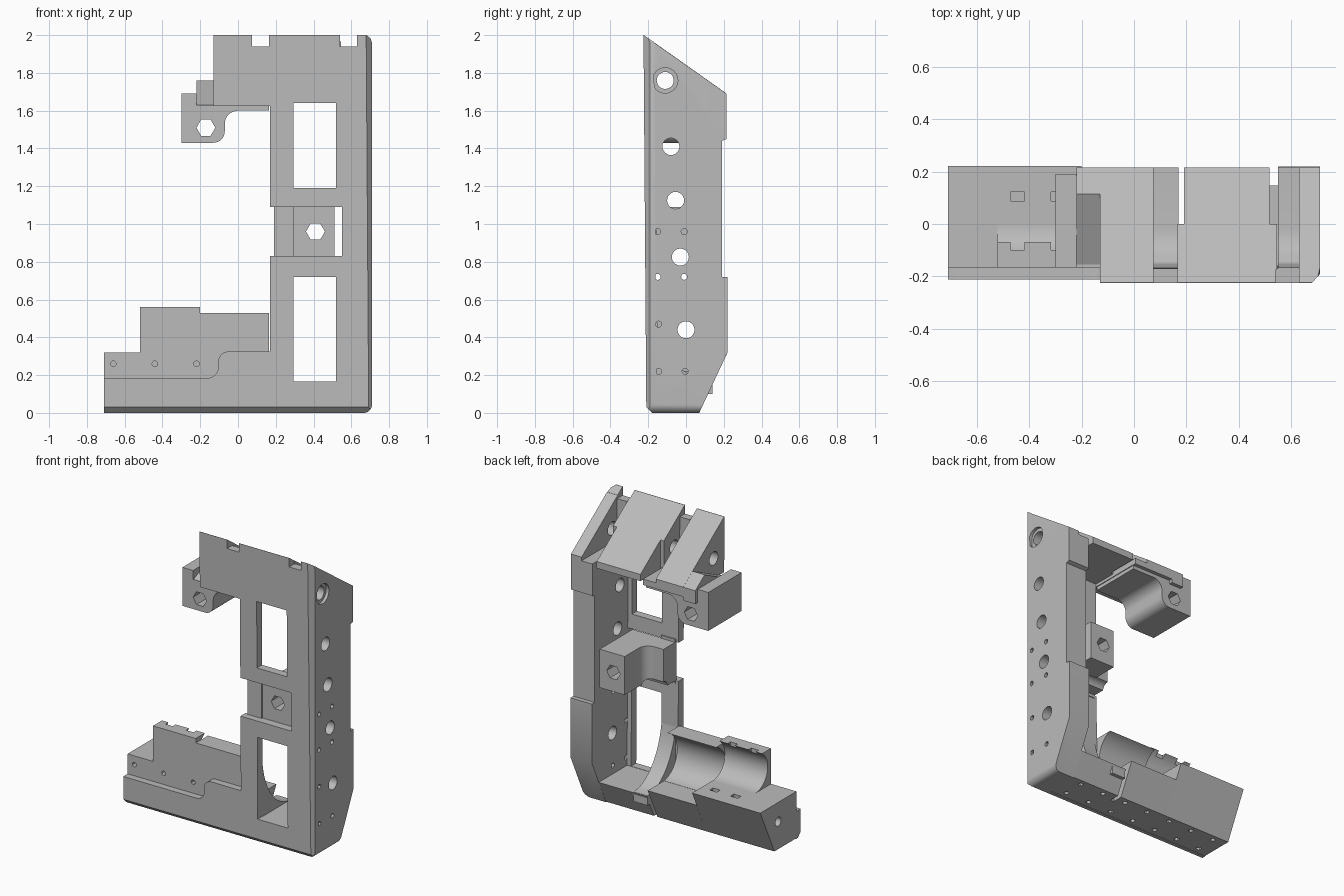
import bpy, bmesh
from math import cos, sin, radians

if "Cube" in bpy.data.objects:
    bpy.data.objects.remove(bpy.data.objects["Cube"], do_unlink=True)

grey = bpy.data.materials.new("plain_grey")
grey.use_nodes = True
grey.diffuse_color = (0.5, 0.5, 0.5, 1)
grey.node_tree.nodes["Principled BSDF"].inputs["Base Color"].default_value = (0.5, 0.5, 0.5, 1)

PLACE = {"x": lambda a, b, t: (t, a, b),
         "y": lambda a, b, t: (a, t, b),
         "z": lambda a, b, t: (a, b, t)}
parts = []


def prism(name, axis, pts, lo, hi, keep=True):
    """Extrude a flat profile along an axis."""
    bm = bmesh.new()
    ends = [[bm.verts.new(PLACE[axis](a, b, t)) for a, b in pts] for t in (lo, hi)]
    bm.faces.new(ends[0])
    bm.faces.new(ends[1])
    n = len(pts)
    for i in range(n):
        j = (i + 1) % n
        bm.faces.new((ends[0][i], ends[0][j], ends[1][j], ends[1][i]))
    bmesh.ops.recalc_face_normals(bm, faces=bm.faces)
    mesh = bpy.data.meshes.new(name)
    bm.to_mesh(mesh)
    bm.free()
    mesh.materials.append(grey)
    ob = bpy.data.objects.new(name, mesh)
    bpy.context.collection.objects.link(ob)
    if keep:
        parts.append(ob)
    return ob


def rect(a0, b0, a1, b1):
    return [(a0, b0), (a1, b0), (a1, b1), (a0, b1)]


def arc(a, b, r, start, end, n=8, rb=None):
    angles = [radians(start + (end - start) * i / n) for i in range(n + 1)]
    return [(a + r * cos(t), b + (rb or r) * sin(t)) for t in angles]


def circle(a, b, r, n=24):
    return arc(a, b, r, 0, 360 - 360 / n, n - 1)


def cut(ob, axis, pts, lo, hi):
    """Subtract an extruded profile from a part."""
    tool = prism("cutter", axis, pts, lo, hi, keep=False)
    tool.hide_render = True
    mod = ob.modifiers.new("cut", "BOOLEAN")
    mod.operation, mod.solver, mod.object = "DIFFERENCE", "EXACT", tool
    bpy.context.view_layer.objects.active = ob
    bpy.ops.object.modifier_apply(modifier=mod.name)
    bpy.data.objects.remove(tool, do_unlink=True)


def soften_outer_edges(ob):
    """Chamfers along the front, the foot and the outer corner."""
    cut(ob, "x", [(-.3, .12), (-.3, -.1), (-.08, -.1)], -1, 1)
    cut(ob, "z", [(.665, -.24), (.8, -.24), (.8, -.09)], -1, 3)
    corner = [(.8, -.1)] + [(.8, .045)] + arc(.665, .045, .045, 0, -90) + [(.665, -.1)]
    cut(ob, "y", corner, -1, 1)
    cut(ob, "y", [(.685, 2.03), (.73, 1.9), (.8, 2.03)], -1, 1)


HINGE = circle(-.11, 1.76, .045)
ROOF_ABOVE = [(-.4, 2.125), (.4, 1.56), (.4, 2.3), (-.4, 2.3)]
SLOT = [(-.3, 1.94), (-.165, 1.94)] + arc(-.02, 1.81, .145, 180, 270) + [(.4, 1.665), (.4, 2.3), (-.3, 2.3)]
FRONT, BACK = -.165, .215

# Front plate with windows, centre recess and hinge notches
outline = [(-.71, 0), (.71, 0), (.71, 2), (-.13, 2), (-.13, 1.625), (.17, 1.625), (.17, .325)]
outline += arc(-.05, .27, .055, 90, 180) + arc(-.16, .24, .055, 0, -90) + [(-.71, .185)]
plate = prism("front_plate", "y", outline, -.21, -.155)
for x0, z0, x1, z1 in ((.295, 1.19, .52, 1.64), (.295, .165, .52, .72), (.1, .83, .55, 1.09),
                       (.075, 1.94, .165, 2.1), (.54, 1.94, .63, 2.1)):
    cut(plate, "y", rect(x0, z0, x1, z1), -.4, 0)
for v in plate.data.vertices:
    v.co.y -= .0075 * v.co.z
cut(plate, "x", ROOF_ABOVE, -1, 1)
soften_outer_edges(plate)

# Side wall with its row of holes
wall = prism("side_wall", "x", [(-.225, 2), (.215, 1.69), (.215, 1.45), (.19, 1.44), (.19, .72),
                                (.22, .72), (.22, .32), (.07, 0), (-.21, 0)], .55, .71)
soften_outer_edges(wall)
cut(wall, "x", SLOT, .5, .63)
cut(wall, "x", HINGE, .5, .8)
cut(wall, "x", circle(-.11, 1.76, .067), .69, .8)
for y, z in ((-.08, 1.41), (-.055, 1.125), (-.03, .825), (0, .44)):
    cut(wall, "x", circle(y, z, .045), .5, .8)
for y, z in ((-.15, .96), (-.01, .96), (-.15, .72), (-.01, .72), (-.145, .47), (-.145, .22), (-.005, .22)):
    cut(wall, "x", circle(y, z, .016, 12), .5, .8)


# Bottom beam in three heights, with a sloping back
def beam(name, x0, x1, top):
    return prism(name, "x", [(FRONT, .004), (.07, .004), (.07 + .47 * top, top), (FRONT, top)], x0, x1)


tray = beam("tray_end", -.71, -.2, .32)
cut(tray, "x", circle(.03, .19, .03), -.8, -.6)
cradle_floor = beam("cradle_floor", -.2, .165, .22)
pocket_floor = beam("pocket_floor", .19, .55, .163)
prism("beam_joint", "x", rect(FRONT, .004, 0, .163), .16, .195)
for x in (-.445, -.29):
    for y in (.105,):
        cut(tray, "z", rect(x - .027, y - .018, x + .027, y + .018), .27, .4)
for ob, xs in ((tray, (-.62, -.44, -.26)), (cradle_floor, (-.08, .1)), (pocket_floor, (.28, .46))):
    for x in xs:
        for y in (-.11, .03):
            cut(ob, "z", circle(x, y, .016, 12), -.1, .06)

# Cradle walls hollowed by a lying cylinder
high = prism("cradle_high_wall", "x", rect(FRONT, .3, 0, .56), -.52, -.2)
cut(high, "x", circle(0, .45, .13, 48), -.6, -.1)
for x in (-.445, -.29):
    cut(high, "z", rect(x - .027, -.1, x + .027, -.065), .53, .6)
low = prism("cradle_low_wall", "x", rect(FRONT, .2, 0, .53), -.2, .165)
cut(low, "x", circle(.02, .38, .16, 48), -.3, .3)
for ob, x in ((tray, -.66), (high, -.44), (high, -.22)):
    cut(ob, "y", circle(x, .26, .015, 12), -.3, -.1)
    if ob is high:
        cut(tray, "y", circle(x, .26, .015, 12), -.3, -.1)

# Curved gusset between column and beam
prism("column_gusset", "x", [(FRONT, .1), (.14, .1)] + arc(.14, .6, .305, 270, 180, 12, .435), .19, .295)

# Middle arm: a plate that turns into a block at the back
arm = prism("middle_arm", "z", [(.19, -.16), (.512, -.16), (.512, .19), (.325, .19), (.325, .06)]
            + arc(.255, .04, .07, 0, -90) + [(.19, -.03)], .83, 1.09)
cut(arm, "y", circle(.41, .96, .05, 6), -.4, .4)
cut(arm, "x", circle(-.03, .825, .045), 0, .8)
prism("arm_mount", "x", rect(-.17, .81, -.155, 1.11), .19, .295)

# Upper arm with the S-shaped underside
upper = prism("upper_arm", "y", [(-.30, 1.43)] + arc(-.13, 1.49, .06, -90, 0) + arc(0, 1.53, .07, 180, 90)
              + [(.165, 1.6), (.165, 1.63), (-.22, 1.63), (-.22, 1.69), (-.30, 1.69)], FRONT, .19)
cut(upper, "y", circle(-.17, 1.51, .05, 6), -.4, .4)
prism("arm_cap", "x", [(FRONT, 1.6), (BACK, 1.6), (BACK, 1.69), (.115, 1.76), (FRONT, 1.625)], -.22, -.13)

# Roof wedges on the hinge line
for name, x0, x1, back, base in (("roof_wedge_right", -.13, .075, BACK, 1.625),
                                 ("roof_wedge_middle", .19, .517, BACK, 1.645),
                                 ("roof_wedge_web", .165, .545, 0, 1.645)):
    wedge = prism(name, "x", [(FRONT - .01, base), (back, base), (back, 2), (FRONT - .01, 2)], x0, x1)
    cut(wedge, "x", ROOF_ABOVE, -1, 1)
    cut(wedge, "x", HINGE, -1, 1)
saddle = prism("hinge_saddle", "x", rect(FRONT, 1.625, BACK, 1.94), .07, .17)
cut(saddle, "x", SLOT, -1, 1)
cut(saddle, "x", ROOF_ABOVE, -1, 1)
cut(saddle, "x", HINGE, -1, 1)

# Smooth rounded surfaces, keep edges sharp
bpy.ops.object.select_all(action="DESELECT")
for ob in parts:
    ob.select_set(True)
bpy.context.view_layer.objects.active = plate
bpy.ops.object.shade_smooth_by_angle(angle=radians(30))
